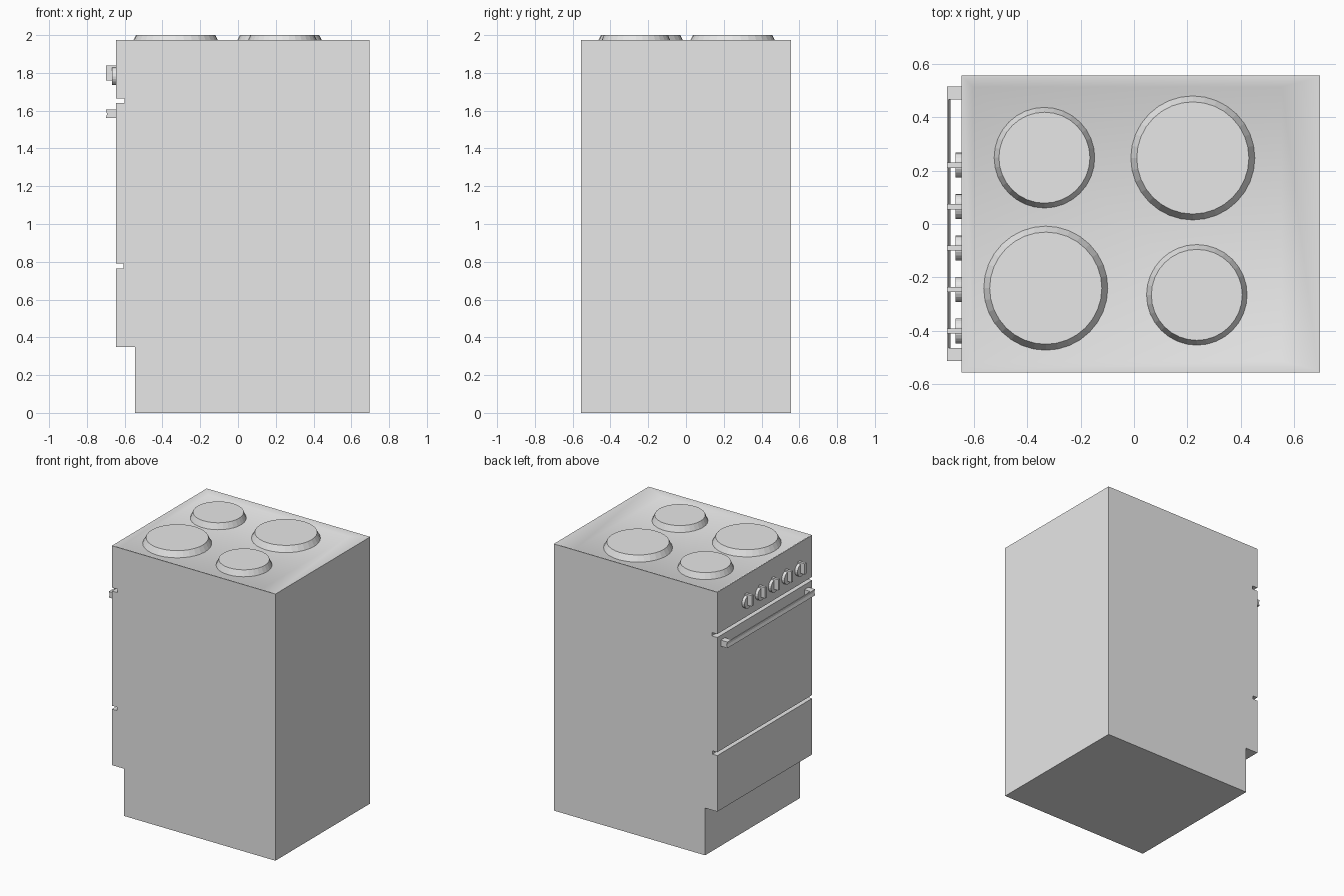
import bpy, bmesh, math
from mathutils import Matrix, Vector

if "Cube" in bpy.data.objects:
    bpy.data.objects.remove(bpy.data.objects["Cube"], do_unlink=True)

grey = bpy.data.materials.new("plain grey")
grey.use_nodes = True
grey.diffuse_color = (0.8, 0.8, 0.8, 1)
grey.node_tree.nodes["Principled BSDF"].inputs["Base Color"].default_value = (0.8, 0.8, 0.8, 1)


def finish(name, bm):
    bmesh.ops.recalc_face_normals(bm, faces=bm.faces[:])
    mesh = bpy.data.meshes.new(name)
    bm.to_mesh(mesh)
    bm.free()
    mesh.materials.append(grey)
    obj = bpy.data.objects.new(name, mesh)
    bpy.context.collection.objects.link(obj)
    return obj


def extrude_profile(points, y0, y1):
    """Closed x-z outline swept along y."""
    bm = bmesh.new()
    face = bm.faces.new([bm.verts.new((x, y0, z)) for x, z in points])
    new = bmesh.ops.extrude_face_region(bm, geom=[face])["geom"]
    verts = [v for v in new if isinstance(v, bmesh.types.BMVert)]
    bmesh.ops.translate(bm, verts=verts, vec=(0, y1 - y0, 0))
    bmesh.ops.recalc_face_normals(bm, faces=bm.faces[:])
    return bm


# Cabinet with toe recess and two grooves across the oven side
FACE, TOP, HALF = -0.645, 1.975, 0.555
outline = [(0.695, 0), (0.695, TOP), (FACE, TOP),
           (FACE, 1.665), (-0.6, 1.665), (-0.6, 1.64), (FACE, 1.64),
           (FACE, 0.79), (-0.605, 0.79), (-0.605, 0.765), (FACE, 0.765),
           (FACE, 0.35), (-0.545, 0.35), (-0.545, 0)]
bm = extrude_profile(outline, -HALF, HALF)

# Shallow sunken hob with a wider rim at the back
hob = max(bm.faces, key=lambda f: f.calc_center_median().z)
bmesh.ops.inset_individual(bm, faces=[hob], thickness=0.01)
bmesh.ops.inset_individual(bm, faces=[hob], thickness=0.05)
for v in hob.verts:
    v.co.z = TOP - 0.018
    if v.co.x > 0:
        v.co.x -= 0.1
cabinet = finish("cabinet", bm)
bpy.context.view_layer.objects.active = cabinet
cabinet.select_set(True)
bpy.ops.object.shade_smooth_by_angle(angle=math.radians(30))
cabinet.select_set(False)

# Four tapered hotplates
for name, x, y, r in [("hotplate_large_left", 0.22, 0.247, 0.233),
                      ("hotplate_large_right", -0.33, -0.24, 0.233),
                      ("hotplate_small_left", -0.335, 0.248, 0.189),
                      ("hotplate_small_right", 0.235, -0.265, 0.189)]:
    bm = bmesh.new()
    bmesh.ops.create_cone(bm, cap_ends=True, segments=32, radius1=r, radius2=r * 0.9,
                          depth=0.045, matrix=Matrix.Translation((x, y, 1.9775)))
    finish(name, bm)

# Oven door handle: channel bar between two end brackets
bracket = [(-0.7, 1.605), (FACE, 1.605), (FACE, 1.56), (-0.7, 1.56), (-0.693, 1.582)]
for side, y in (("left", 0.49), ("right", -0.488)):
    finish("handle_bracket_" + side, extrude_profile(bracket, y - 0.024, y + 0.024))
bar = [(-0.7, 1.605), (-0.693, 1.582), (-0.7, 1.56),
       (-0.693, 1.56), (-0.686, 1.582), (-0.693, 1.605)]
finish("handle_bar", extrude_profile(bar, -0.466, 0.466))

# Row of control knobs: round base with an upright grip
for i in range(5):
    y = 0.22 - 0.155 * i
    bm = bmesh.new()
    turn = Matrix.Translation((-0.656, y, 1.782)) @ Matrix.Rotation(math.pi / 2, 4, "Y")
    bmesh.ops.create_cone(bm, cap_ends=True, segments=20, radius1=0.047, radius2=0.047,
                          depth=0.022, matrix=turn)
    finish(f"knob_base_{i + 1}", bm)
    grip = [(-0.7, 1.76), (-0.7, 1.84), (FACE, 1.84), (FACE, 1.76)]
    finish(f"knob_grip_{i + 1}", extrude_profile(grip, y - 0.01, y + 0.01))
